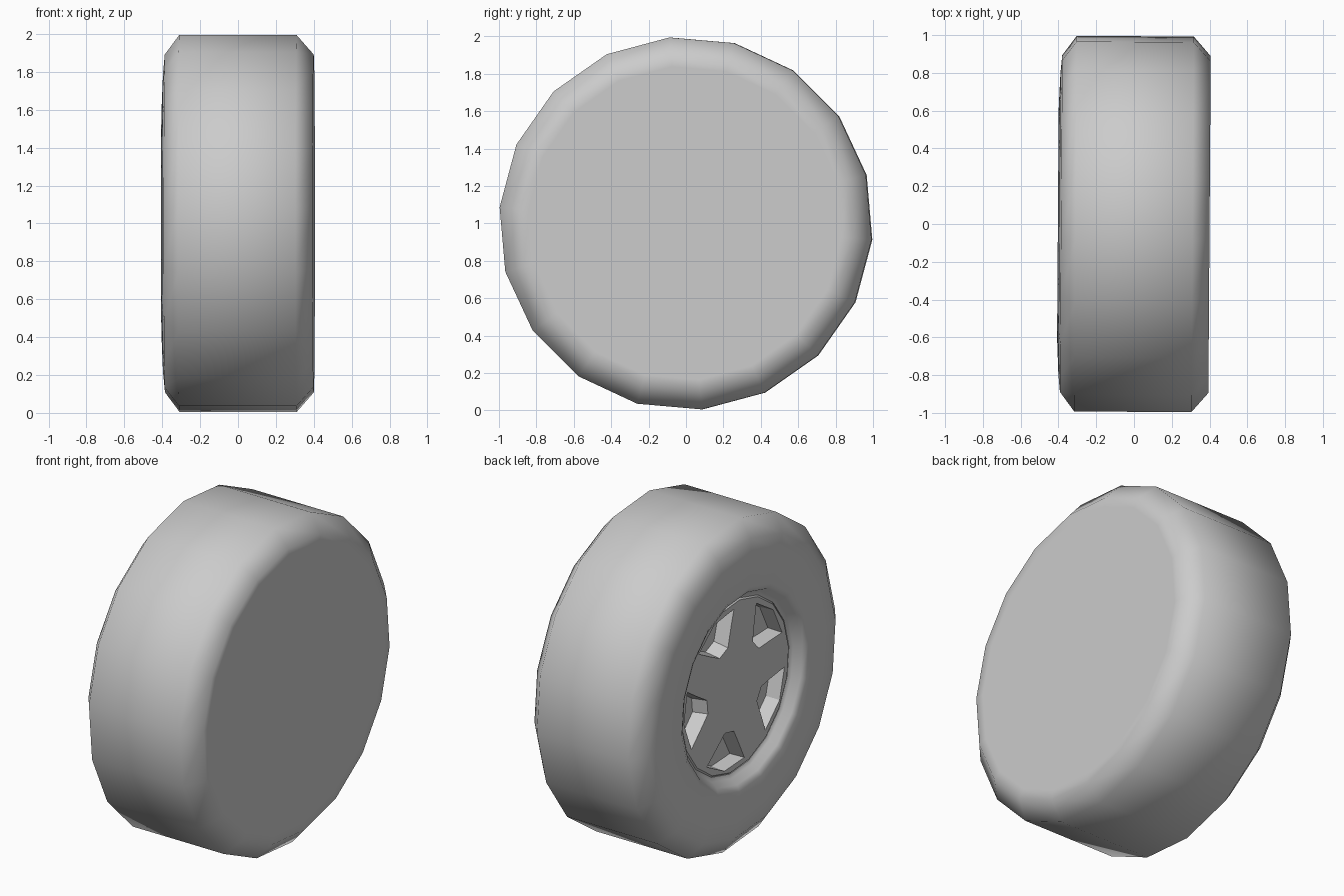
import bpy, bmesh
from math import sin, cos, radians

cube = bpy.data.objects.get("Cube")
if cube:
    bpy.data.objects.remove(cube)

SIDES, PHASE, YAW = 18, radians(-5), radians(-0.4)

grey = bpy.data.materials.new("plain grey")
grey.use_nodes = True
colour = (0.6, 0.6, 0.6, 1)
grey.diffuse_color = colour
grey.node_tree.nodes["Principled BSDF"].inputs["Base Color"].default_value = colour


def make_object(name, bm):
    bmesh.ops.recalc_face_normals(bm, faces=bm.faces[:])
    mesh = bpy.data.meshes.new(name)
    bm.to_mesh(mesh)
    bm.free()
    mesh.materials.append(grey)
    obj = bpy.data.objects.new(name, mesh)
    bpy.context.collection.objects.link(obj)
    obj.location.z = 1
    obj.rotation_euler.z = YAW
    return obj


def lathe(name, profile):
    """Spin (x, radius) points about the x axle and cap both ends."""
    bm = bmesh.new()
    angles = [PHASE + radians(360 / SIDES * i) for i in range(SIDES)]
    rings = [[bm.verts.new((x, r * cos(a), r * sin(a))) for a in angles]
             for x, r in profile]
    for a, b in zip(rings, rings[1:]):
        for i in range(SIDES):
            j = (i + 1) % SIDES
            bm.faces.new((a[i], a[j], b[j], b[i]))
    bm.faces.new(rings[0])
    bm.faces.new(rings[-1])
    return make_object(name, bm)


def smooth(obj, angle):
    bpy.ops.object.select_all(action='DESELECT')
    bpy.context.view_layer.objects.active = obj
    obj.select_set(True)
    bpy.ops.object.shade_smooth_by_angle(angle=radians(angle))


# Tyre: closed inner side, chamfered tread, raised lip around the wheel recess
tyre = lathe("tyre", [
    (0.40, 0.84), (0.40, 0.895), (0.31, 0.998), (-0.31, 0.998),
    (-0.386, 0.895), (-0.395, 0.80), (-0.403, 0.61), (-0.385, 0.575),
    (-0.34, 0.55), (-0.33, 0.525), (-0.20, 0.525)])
smooth(tyre, 60)

# Wheel disc set into the tyre
wheel = lathe("wheel_disc", [(-0.18, 0.53), (-0.32, 0.53), (-0.335, 0.515)])

# Five tapered pockets that leave a star of spokes
bm = bmesh.new()
for k in range(5):
    centre = 138 - 72 * k
    layers = []
    for x, grow in ((-0.40, 0.025), (-0.245, -0.012)):
        ring = []
        for r, turn in ((0.28, -9), (0.475, -22), (0.49, 0), (0.475, 22), (0.28, 9)):
            a = radians(centre + turn * (1 + grow * 3))
            rr = r + (grow * 0.3 if r > 0.4 else -grow)
            ring.append(bm.verts.new((x, rr * cos(a), rr * sin(a))))
        layers.append(ring)
    for i in range(5):
        j = (i + 1) % 5
        bm.faces.new((layers[0][i], layers[0][j], layers[1][j], layers[1][i]))
    for ring in layers:
        bm.faces.new(ring)
cutter = make_object("pocket_cutter", bm)
cutter.hide_render = True
cutter.hide_viewport = True

cut = wheel.modifiers.new("pockets", 'BOOLEAN')
cut.operation = 'DIFFERENCE'
cut.solver = 'EXACT'
cut.object = cutter
bpy.context.view_layer.update()
bpy.context.view_layer.objects.active = wheel
bpy.ops.object.modifier_apply(modifier=cut.name)
bpy.data.objects.remove(cutter)
smooth(wheel, 30)
